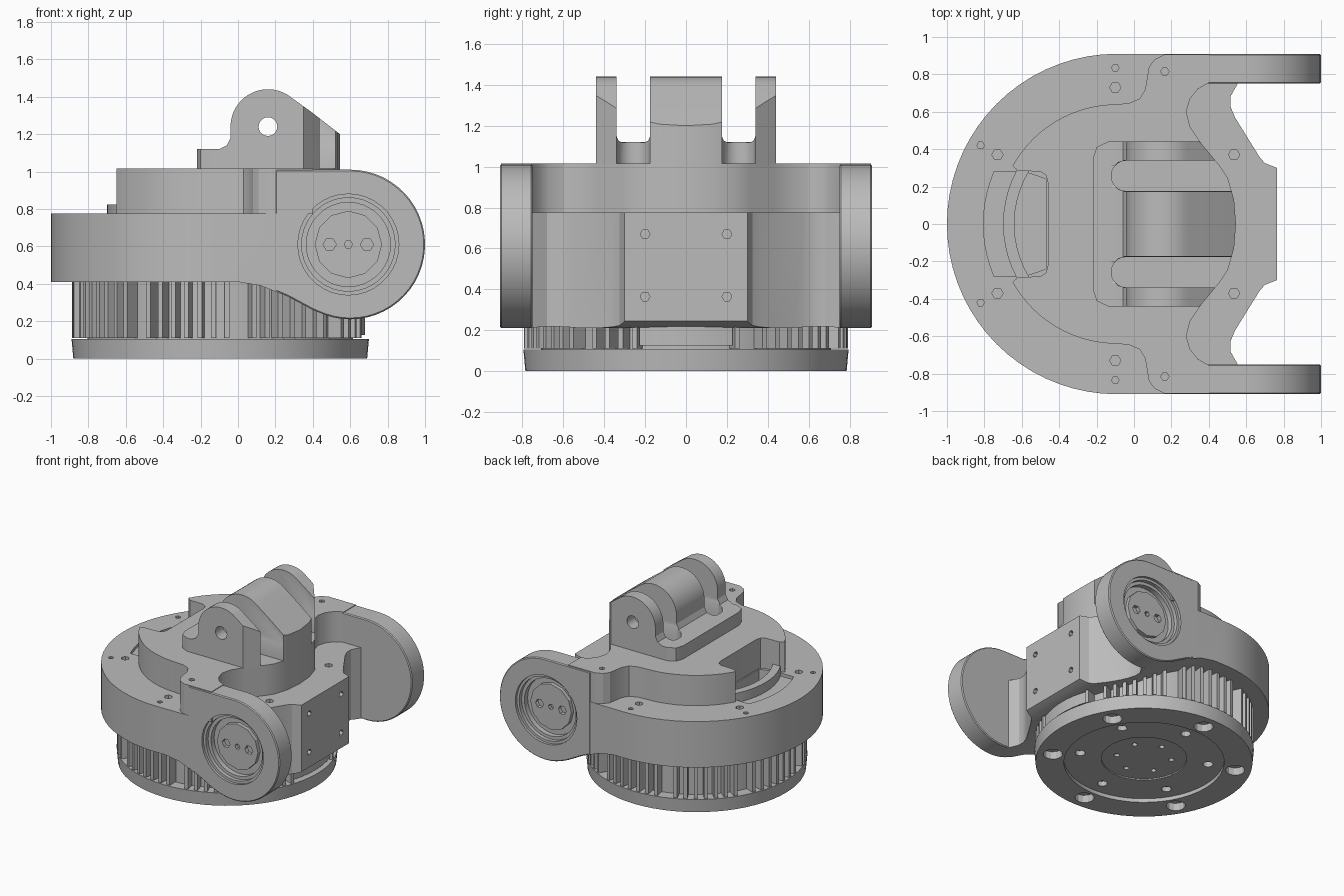
import bpy, bmesh, math
from mathutils import Matrix

cube = bpy.data.objects.get("Cube")
if cube:
    bpy.data.objects.remove(cube, do_unlink=True)

grey = bpy.data.materials.new("machined_grey")
grey.use_nodes = True
grey.diffuse_color = (0.5, 0.5, 0.5, 1)
for node in grey.node_tree.nodes:
    if node.type == 'BSDF_PRINCIPLED':
        node.inputs["Base Color"].default_value = (0.5, 0.5, 0.5, 1)

CX = -0.095  # centre of the round body


def finish(name, bm):
    bmesh.ops.recalc_face_normals(bm, faces=bm.faces[:])
    mesh = bpy.data.meshes.new(name)
    bm.to_mesh(mesh)
    bm.free()
    mesh.materials.append(grey)
    ob = bpy.data.objects.new(name, mesh)
    bpy.context.collection.objects.link(ob)
    return ob


def prism(name, pts, lo, hi, axis='z'):
    """Extrude a 2D outline along an axis: z takes (x, y), y takes (x, z), x takes (y, z)."""
    place = {'z': lambda u, v, w: (u, v, w),
             'y': lambda u, v, w: (u, w, v),
             'x': lambda u, v, w: (w, u, v)}[axis]
    bm = bmesh.new()
    a, b = [[bm.verts.new(place(u, v, w)) for u, v in pts] for w in (lo, hi)]
    bm.faces.new(a)
    bm.faces.new(b)
    n = len(pts)
    for i in range(n):
        j = (i + 1) % n
        bm.faces.new((a[i], a[j], b[j], b[i]))
    return finish(name, bm)


def arc(cx, cy, r, a0, a1, n):
    angles = [math.radians(a0 + (a1 - a0) * i / n) for i in range(n + 1)]
    return [(cx + r * math.cos(a), cy + r * math.sin(a)) for a in angles]


def cyl(name, cx, cy, r, lo, hi, axis='z', n=48):
    return prism(name, arc(cx, cy, r, 0, 360, n)[:-1], lo, hi, axis)


def mirrored(half):
    return half + [(x, -y) for x, y in reversed(half) if abs(y) > 1e-5]


def sector(r0, r1, half):
    a0, a1 = (math.degrees(math.asin(half / r)) for r in (r0, r1))
    return (arc(CX, 0, r1, 180 - a1, 180 + a1, 10)
            + arc(CX, 0, r0, 180 + a0, 180 - a0, 10))


def apply(ob, mod):
    bpy.context.view_layer.objects.active = ob
    bpy.ops.object.modifier_apply(modifier=mod.name)


def boolean(ob, cutter, op='DIFFERENCE'):
    mod = ob.modifiers.new("cut", 'BOOLEAN')
    mod.operation, mod.object, mod.solver = op, cutter, 'EXACT'
    apply(ob, mod)
    bpy.data.objects.remove(cutter, do_unlink=True)


def drill(ob, u, v, r, lo, hi, axis='z', n=8):
    boolean(ob, cyl("cutter", u, v, r, lo, hi, axis, n))


# Base flange with bolt circles underneath
base = cyl("base_flange", CX, 0, 0.795, 0, 0.105, n=64)
for v in base.data.vertices:
    if v.co.z < 0.01:
        v.co.x = CX + (v.co.x - CX) * 0.988
        v.co.y *= 0.988
drill(base, CX, 0, 0.58, -0.1, 0.03, n=48)
drill(base, CX, 0, 0.31, -0.1, 0.04, n=32)
for k in range(6):
    a = math.radians(30 + 60 * k)
    for dist, r, depth in ((0.67, 0.07, 0.06), (0.47, 0.037, 0.07), (0.2, 0.02, 0.07)):
        drill(base, CX + dist * math.cos(a), dist * math.sin(a), r, -0.1, depth, n=12)

# Heat sink core, front panel and fins
cyl("heat_sink_core", CX, 0, 0.71, 0.09, 0.45)
prism("heat_sink_panel", [(CX, 0)] + arc(CX, 0, 0.775, -17, 17, 8), 0.125, 0.4)
bm = bmesh.new()
count = 68
for k in range(count):
    angle = 360 * (k + 0.5) / count
    if angle < 18 or angle > 342 or k % 8 == 4:
        continue
    m = (Matrix.Translation((CX, 0, 0.265)) @ Matrix.Rotation(math.radians(angle), 4, 'Z')
         @ Matrix.Translation((0.742, 0, 0)) @ Matrix.Diagonal((0.1, 0.026, 0.31, 1)))
    bmesh.ops.create_cube(bm, size=1, matrix=m)
finish("heat_sink_fins", bm)

# Main housing: round back, block at the +x end, swept underside
housing_plan = mirrored([(0.765, 0.0), (0.765, 0.3), (0.70, 0.325), (0.67, 0.36), (0.54, 0.57),
                         (0.515, 0.63), (0.515, 0.68), (0.56, 0.76), (0.28, 0.76), (0.28, 0.907)]
                        + arc(-0.09, 0, 0.91, 90, 180, 18))
underside = [(0, 0.41), (0.12, 0.39), (0.27, 0.33), (0.4, 0.26)]
housing = prism("main_housing", housing_plan, 0.1, 0.775)
boolean(housing, prism("cutter", [(-1.2, 0.41)] + underside + arc(0.6, 0.61, 0.4, -110, -50, 12)
                       + [(1.2, 0.3), (1.2, 1.5), (-1.2, 1.5)], -1.2, 1.2, 'y'), 'INTERSECT')

# Socket pocket at the back of the housing
slot = arc(CX, 0, 0.55, 180 - 30, 180 + 30, 10)
boolean(housing, prism("cutter", slot + [(-0.47, -0.24), (-0.47, 0.24)], 0.68, 1.2))
boolean(housing, prism("cutter", sector(0.6, 0.71, 0.28), 0.75, 1.2))
prism("socket_lip", sector(0.545, 0.605, 0.29), 0.65, 0.825)

# Screw holes in the housing
for s in (-1, 1):
    for x, y, r in ((-0.1, 0.73, 0.03), (-0.1, 0.835, 0.02), (-0.73, 0.37, 0.03),
                    (-0.82, 0.42, 0.02), (0.535, 0.37, 0.03)):
        drill(housing, x, s * y, r, 0.71, 0.9, n=6)
    for z in (0.365, 0.67):
        drill(housing, s * 0.2, z, 0.024, 0.72, 0.9, 'x', 6)

# Raised cover with a notch around the socket
cover_front = [(0.545, 0.0), (0.535, 0.13), (0.5, 0.25), (0.46, 0.31), (0.36, 0.43), (0.3, 0.52),
               (0.28, 0.6), (0.3, 0.67), (0.34, 0.72), (0.4, 0.755)]
cover_plan = mirrored(cover_front
                      + [(0.4, 0.905), (0.16, 0.905), (0.11, 0.88), (0.08, 0.84), (0.06, 0.72),
                         (0.03, 0.67), (-0.03, 0.645)]
                      + arc(-0.09, 0, 0.64, 92, 151, 14)
                      + [(-0.62, 0.285), (-0.5, 0.28), (-0.47, 0.26), (-0.46, 0.22)])
cover = prism("raised_cover", cover_plan, 0.7745, 1.015)
for s in (-1, 1):
    drill(cover, 0.165, s * 0.815, 0.022, 0.95, 1.1, n=6)

# Side arms with stepped pivot recess
arm_side = (arc(0.6, 0.61, 0.4, -110, 90, 30)
            + [(0.2, 1.01), (0.2, 0.36), (0.27, 0.33), (0.4, 0.26)])
for side, s in (("right", -1), ("left", 1)):
    arm = prism(side + "_arm", arm_side, s * 0.75, s * 0.91, 'y')
    bevel = arm.modifiers.new("edge", 'BEVEL')
    bevel.width, bevel.segments, bevel.angle_limit = 0.007, 1, math.radians(60)
    apply(arm, bevel)
    for r, depth in ((0.27, 0.02), (0.25, 0.05), (0.225, 0.09)):
        drill(arm, 0.59, 0.61, r, s * (0.91 - depth), s * 1.0, 'y', 36)
    cap = cyl(side + "_pivot_cap", 0.59, 0.61, 0.18, s * 0.8, s * 0.85, 'y', 12)
    for dx, r in ((-0.1, 0.035), (0, 0.022), (0.1, 0.035)):
        drill(cap, 0.59 + dx, 0.61, r, s * 0.815, s * 0.9, 'y', 6)

# Clevis on top: side profile trimmed to the cover outline, then slotted
clevis_side = ([(-0.22, 1.0), (0.7, 1.0), (0.7, 1.09), (0.545, 1.2), (0.39, 1.32)]
               + arc(0.16, 1.24, 0.2, 50, 175, 16)
               + [(-0.04, 1.18), (-0.06, 1.14), (-0.1, 1.12), (-0.22, 1.12)])
clevis = prism("top_clevis", clevis_side, -0.44, 0.44, 'y')
clevis_plan = mirrored([p for p in cover_front if p[1] < 0.5]
                       + [(0.3, 0.5), (-0.14, 0.5), (-0.14, 0.4399), (-0.2, 0.41), (-0.22, 0.35)])
boolean(clevis, prism("cutter", clevis_plan, 0.9, 1.6), 'INTERSECT')
for s in (-1, 1):
    # Upper slot with filleted foot, then a round-ended slot down to the cover
    slot = [(0.175, 1.6), (0.175, 1.15), (0.185, 1.127), (0.205, 1.117),
            (0.31, 1.117), (0.33, 1.127), (0.34, 1.15), (0.34, 1.6)]
    boolean(clevis, prism("cutter", [(s * y, z) for y, z in slot], -0.12, 0.8, 'x'))
    round_slot = arc(-0.04, s * 0.2575, 0.0815, 90, 270, 10)
    boolean(clevis, prism("cutter", round_slot + [(0.8, s * 0.2575 - 0.0815),
                                                  (0.8, s * 0.2575 + 0.0815)], 0.9, 1.5))
drill(clevis, 0.16, 1.24, 0.05, -0.6, 0.6, 'y', 20)

# Smooth the round walls, keep the edges crisp
for ob in bpy.context.scene.objects:
    ob.select_set(ob.type == 'MESH')
bpy.ops.object.shade_smooth_by_angle(angle=math.radians(25))
